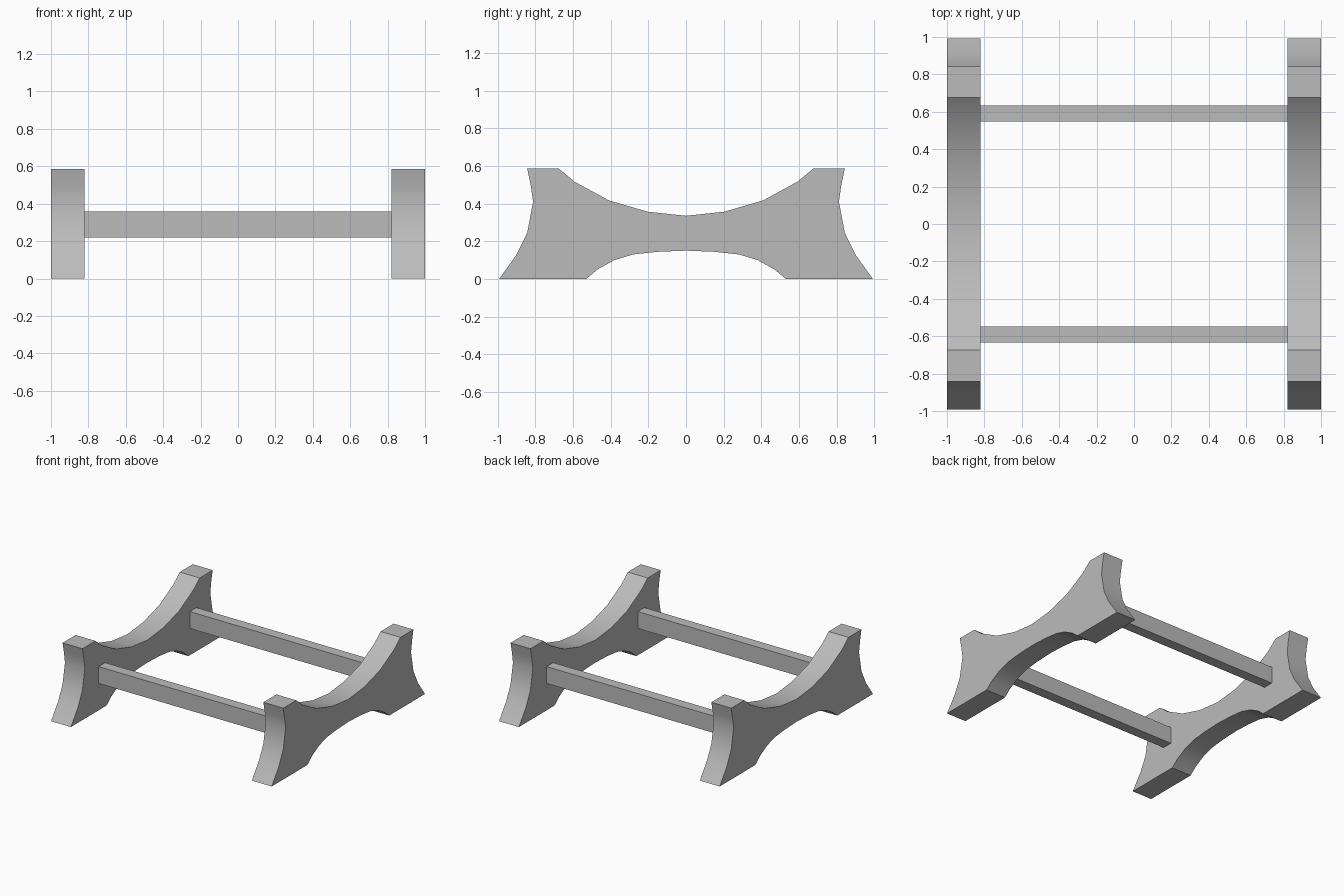
import bpy, bmesh, math

cube = bpy.data.objects.get("Cube")
if cube:
    bpy.data.objects.remove(cube, do_unlink=True)

grey = bpy.data.materials.new("plain_grey")
grey.use_nodes = True
colour = (0.5, 0.5, 0.5, 1)
grey.diffuse_color = colour
grey.node_tree.nodes["Principled BSDF"].inputs["Base Color"].default_value = colour


def extrude_x(name, profile, x0, x1):
    """Extrude a closed (y, z) outline from x0 to x1."""
    bm = bmesh.new()
    face = bm.faces.new([bm.verts.new((x0, y, z)) for y, z in profile])
    grown = bmesh.ops.extrude_face_region(bm, geom=[face])["geom"]
    moved = [v for v in grown if isinstance(v, bmesh.types.BMVert)]
    bmesh.ops.translate(bm, verts=moved, vec=(x1 - x0, 0, 0))
    bmesh.ops.recalc_face_normals(bm, faces=bm.faces)
    mesh = bpy.data.meshes.new(name)
    bm.to_mesh(mesh)
    bm.free()
    mesh.materials.append(grey)
    obj = bpy.data.objects.new(name, mesh)
    bpy.context.collection.objects.link(obj)
    bpy.ops.object.select_all(action="DESELECT")
    obj.select_set(True)
    bpy.context.view_layer.objects.active = obj
    bpy.ops.object.shade_smooth_by_angle(angle=math.radians(30))
    return obj


# Half outline of a curved end panel: top saddle, horn, outer curve, foot, arch
half = [(0, 0.335), (0.205, 0.357), (0.41, 0.417), (0.59, 0.515), (0.675, 0.585),
        (0.843, 0.585), (0.825, 0.5), (0.812, 0.41), (0.843, 0.245), (0.9, 0.128),
        (0.992, 0), (0.53, 0), (0.47, 0.05), (0.38, 0.1), (0.28, 0.13),
        (0.15, 0.144), (0, 0.15)]
outline = half + [(-y, z) for y, z in half[-2:0:-1]]

# Side panels
extrude_x("left_side_panel", outline, 0.82, 1.0)
extrude_x("right_side_panel", outline, -1.0, -0.82)

# Cross rails joining the panels
for name, y in (("front_rail", -0.59), ("back_rail", 0.59)):
    rail = [(y + dy, z) for dy, z in ((-0.043, 0.22), (0.043, 0.22),
                                      (0.043, 0.358), (-0.043, 0.358))]
    extrude_x(name, rail, -0.82, 0.82)
